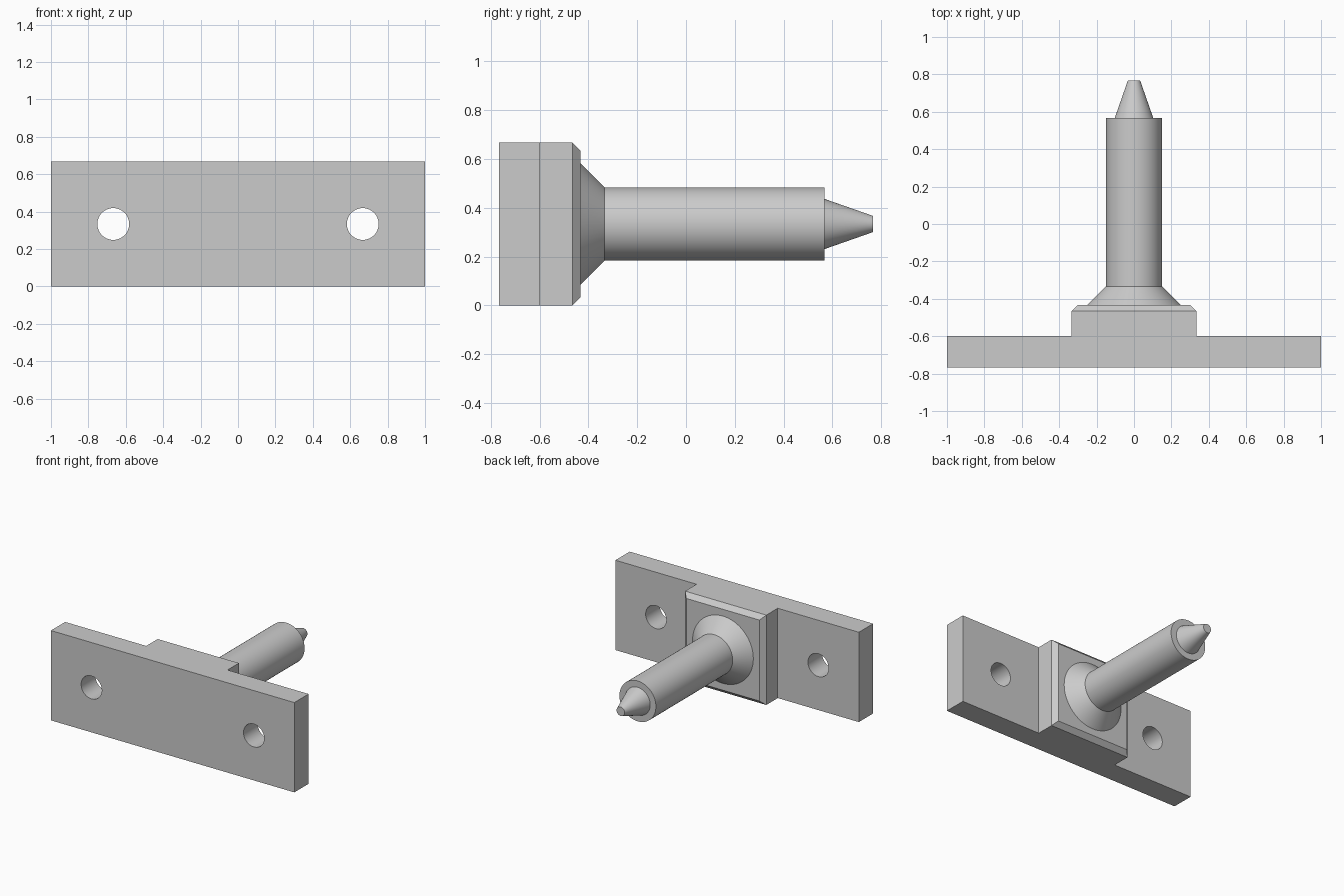
import bpy
import bmesh
import math
from mathutils import Vector, Matrix

default = bpy.data.objects.get("Cube")
if default:
    bpy.data.objects.remove(default, do_unlink=True)

HEIGHT = 0.667
MID = HEIGHT / 2
BACK = -0.433       # rear face of the boss
CHAMFER = 0.033

grey = bpy.data.materials.new("plain grey")
grey.use_nodes = True
grey.diffuse_color = (0.6, 0.6, 0.6, 1)
grey.node_tree.nodes["Principled BSDF"].inputs["Base Color"].default_value = (0.6, 0.6, 0.6, 1)


def finish(bm, name):
    bmesh.ops.recalc_face_normals(bm, faces=bm.faces)
    mesh = bpy.data.meshes.new(name)
    bm.to_mesh(mesh)
    bm.free()
    mesh.materials.append(grey)
    obj = bpy.data.objects.new(name, mesh)
    bpy.context.collection.objects.link(obj)
    return obj


def activate(obj):
    bpy.ops.object.select_all(action='DESELECT')
    obj.select_set(True)
    bpy.context.view_layer.objects.active = obj


# Mounting plate with raised boss: T-shaped outline pulled upward
half = [(1, -0.767), (1, -0.6), (MID, -0.6), (MID, BACK)]
outline = half + [(-x, y) for x, y in reversed(half)]
bm = bmesh.new()
face = bm.faces.new([bm.verts.new((x, y, 0)) for x, y in outline])
top = bmesh.ops.extrude_face_region(bm, geom=[face])["geom"]
bmesh.ops.translate(bm, vec=(0, 0, HEIGHT),
                    verts=[v for v in top if isinstance(v, bmesh.types.BMVert)])
# Chamfer around the rear face of the boss
rim = [e for e in bm.edges if all(abs(v.co.y - BACK) < 1e-4 for v in e.verts)]
bmesh.ops.bevel(bm, geom=rim, offset=CHAMFER, offset_type='OFFSET',
                segments=1, affect='EDGES', profile=0.5)
plate = finish(bm, "mounting_plate")

# Bolt holes through both wings
bm = bmesh.new()
for side in (-1, 1):
    place = Matrix.Translation((side * 0.667, -0.68, MID)) @ Matrix.Rotation(math.pi / 2, 4, 'X')
    bmesh.ops.create_cone(bm, cap_ends=True, segments=64, radius1=0.085,
                          radius2=0.085, depth=0.4, matrix=place)
cutter = finish(bm, "bolt_hole_cutter")
cutter.hide_render = True
activate(plate)
cut = plate.modifiers.new("bolt_holes", 'BOOLEAN')
cut.operation = 'DIFFERENCE'
cut.solver = 'EXACT'
cut.object = cutter
bpy.ops.object.modifier_apply(modifier=cut.name)
bpy.data.objects.remove(cutter, do_unlink=True)

# Pin: flared foot, straight shaft, shoulder and blunt tapered tip (radius, y)
profile = [(0, -0.45), (0.25, -0.45), (0.25, BACK), (0.15, -0.333),
           (0.15, 0.567), (0.103, 0.567), (0.033, 0.767), (0, 0.767)]
bm = bmesh.new()
verts = [bm.verts.new((r, y, MID)) for r, y in profile]
edges = [bm.edges.new(pair) for pair in zip(verts, verts[1:])]
bmesh.ops.spin(bm, geom=verts + edges, cent=Vector((0, 0, MID)), axis=(0, 1, 0),
               angle=math.tau, steps=64)
bmesh.ops.remove_doubles(bm, verts=bm.verts, dist=1e-4)
pin = finish(bm, "tapered_pin")

for obj in (plate, pin):
    activate(obj)
    bpy.ops.object.shade_smooth_by_angle(angle=math.radians(15))
